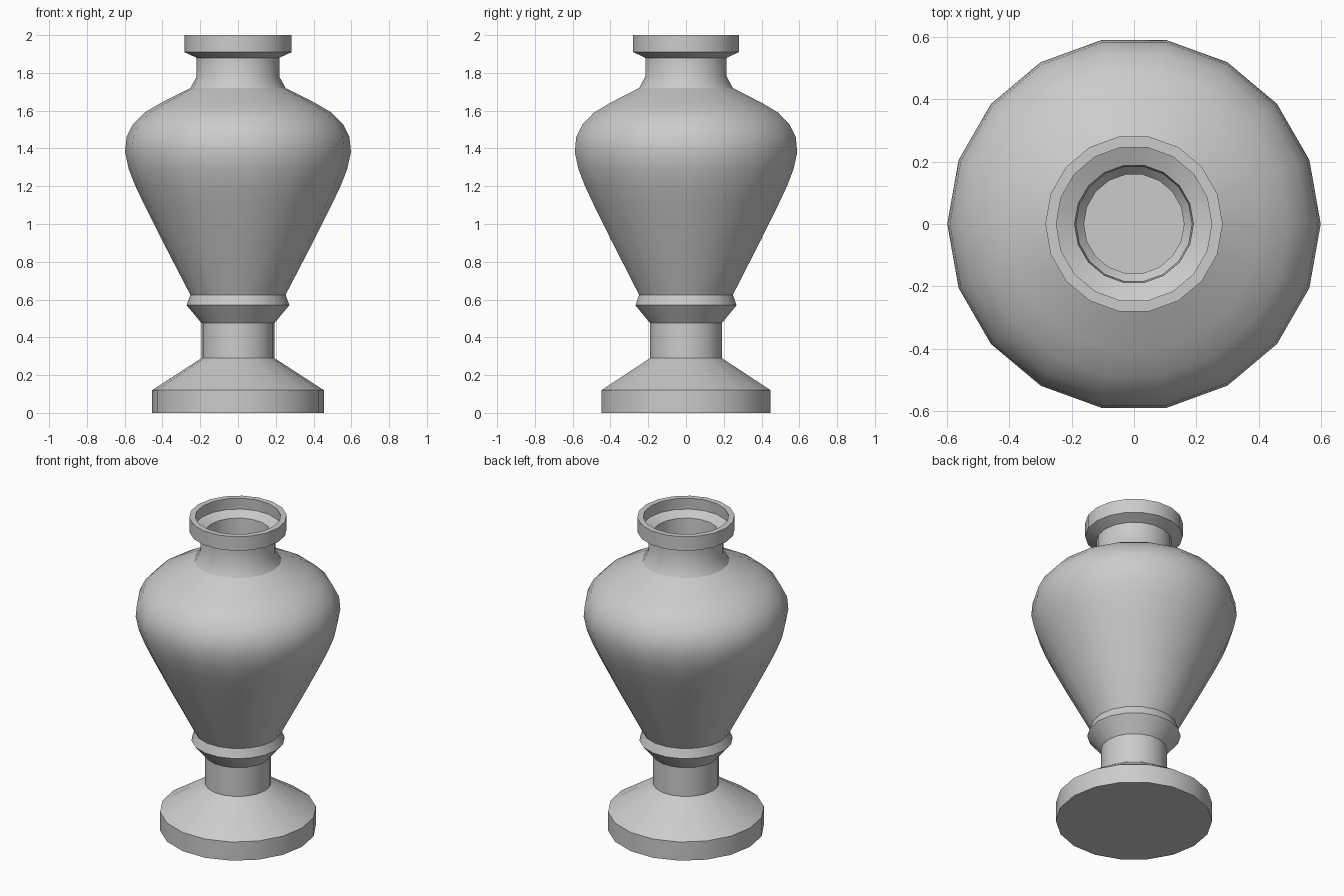
import bpy, bmesh
from math import cos, sin, pi

if "Cube" in bpy.data.objects:
    bpy.data.objects.remove(bpy.data.objects["Cube"])

SIDES = 18

# Outer profile (radius, height) from the foot up to the lip
profile = [
    (0.455, 0.0), (0.455, 0.12),                      # foot
    (0.193, 0.29), (0.193, 0.475),                    # stem
    (0.272, 0.57), (0.252, 0.625),                    # collar
    (0.405, 0.92), (0.50, 1.11), (0.545, 1.205),      # lower body
    (0.578, 1.29), (0.598, 1.38), (0.59, 1.46),       # shoulder
    (0.555, 1.53), (0.495, 1.59), (0.41, 1.64),
    (0.252, 1.72), (0.219, 1.78), (0.219, 1.88),      # neck
    (0.284, 1.91), (0.284, 2.0),                      # lip
]

# Revolve the profile, close the bottom, leave the mouth open
bm = bmesh.new()
rings = [[bm.verts.new((r * cos(2 * pi * i / SIDES), r * sin(2 * pi * i / SIDES), z))
          for i in range(SIDES)] for r, z in profile]
for a, b in zip(rings, rings[1:]):
    for i in range(SIDES):
        j = (i + 1) % SIDES
        bm.faces.new((a[i], a[j], b[j], b[i]))
bm.faces.new(rings[0][::-1])
mesh = bpy.data.meshes.new("vase")
bm.to_mesh(mesh)
bm.free()
vase = bpy.data.objects.new("vase", mesh)
bpy.context.collection.objects.link(vase)

# Wall thickness grows inwards
wall = vase.modifiers.new("wall", 'SOLIDIFY')
wall.thickness = 0.035
wall.offset = -1

bpy.context.view_layer.objects.active = vase
vase.select_set(True)
bpy.ops.object.modifier_apply(modifier="wall")
bpy.ops.object.shade_smooth_by_angle(angle=pi / 6)
